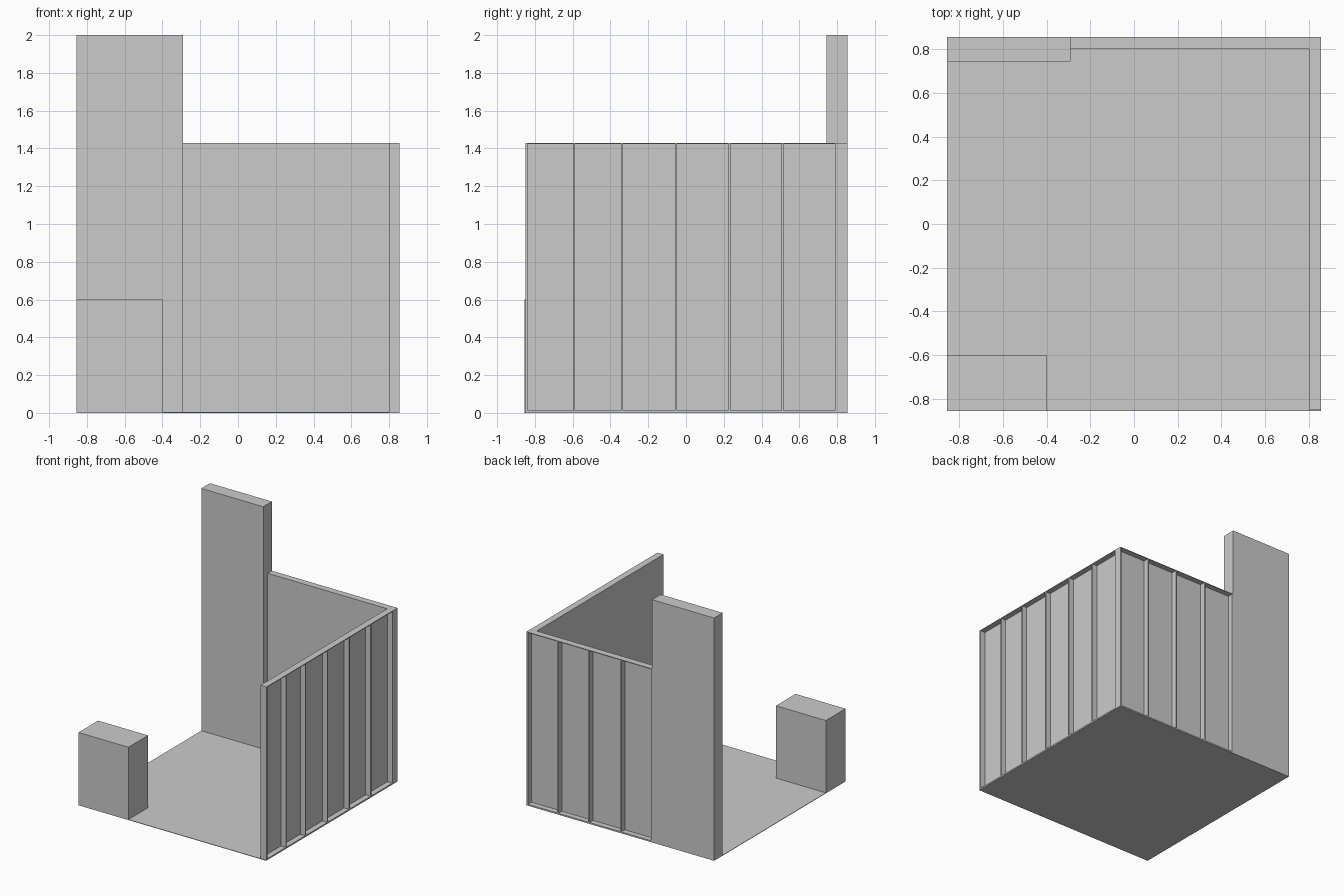
import bpy

if "Cube" in bpy.data.objects:
    bpy.data.objects.remove(bpy.data.objects["Cube"])

H = 0.855      # half width of the booth footprint
WALL_H = 1.43  # wall height
DEPTH = 0.055  # wall depth including studs
SKIN = 0.01    # inner panel thickness
RAIL = 0.012   # stud and rail thickness


def box(name, x, y, z):
    """Box from (min, max) ranges."""
    (x0, x1), (y0, y1), (z0, z1) = x, y, z
    bpy.ops.mesh.primitive_cube_add(
        size=1, location=((x0 + x1) / 2, (y0 + y1) / 2, (z0 + z1) / 2))
    ob = bpy.context.object
    ob.name = ob.data.name = name
    ob.scale = (x1 - x0, y1 - y0, z1 - z0)
    bpy.ops.object.transform_apply(location=False, rotation=False, scale=True)
    return ob


def framed_wall(name, start, end, studs, along_x):
    """Thin inner panel with rails and studs showing on the outer side."""
    inner, outer = H - DEPTH, H

    def part(label, run, deep, z):
        if along_x:
            box(f"{name}_{label}", run, deep, z)
        else:
            box(f"{name}_{label}", deep, run, z)

    part("panel", (start, end), (inner, inner + SKIN), (0, WALL_H))
    frame = (inner + SKIN, outer)
    part("bottom_rail", (start, end), frame, (0, RAIL))
    part("top_rail", (start, end), frame, (WALL_H - RAIL / 2, WALL_H))
    ends = [start + RAIL / 2, end - RAIL / 2]
    for s in ends + studs:
        part("stud", (s - RAIL / 2, s + RAIL / 2), frame,
             (RAIL, WALL_H - RAIL / 2))


# Floor sheet
box("floor", (-H, H), (-H, H), (0, 0.004))

# Side wall stops against the back wall
framed_wall("side_wall", -0.85, H - DEPTH,
            [-0.593, -0.339, -0.053, 0.229, 0.511], along_x=False)

# Back wall runs from the tower to the corner
framed_wall("back_wall", -0.29, H, [0.57, 0.286, -0.003], along_x=True)

# Tall display tower in the back corner
box("tower", (-H, -0.29), (0.743, H), (0, 2))

# Reception counter in the front corner
box("counter", (-H, -0.40), (-H, -0.60), (0, 0.60))
